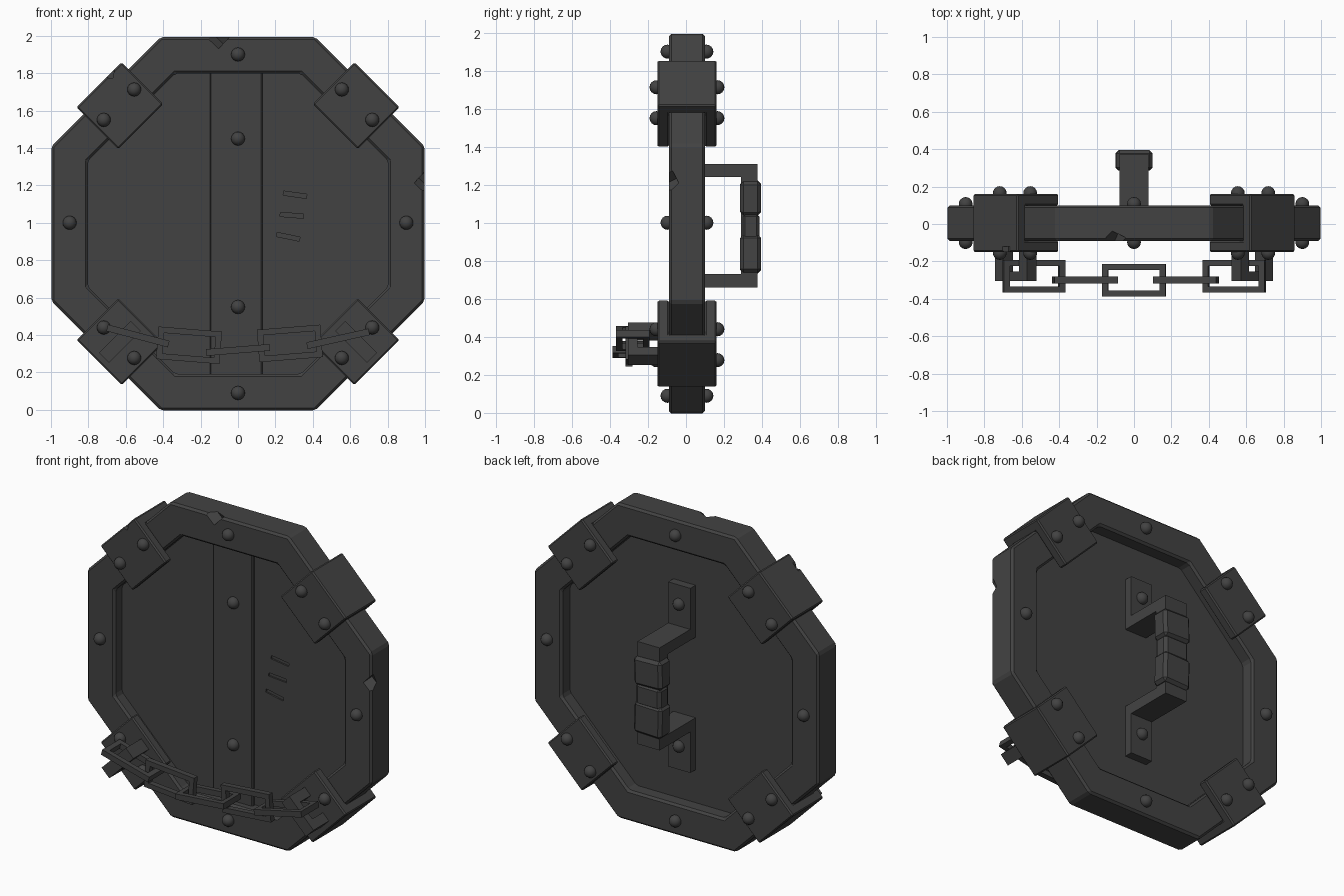
import bpy, bmesh, math
from mathutils import Matrix, Vector

if "Cube" in bpy.data.objects:
    bpy.data.objects.remove(bpy.data.objects["Cube"])

CZ = 0.995  # height of the shield centre
iron = bpy.data.materials.new("dark_iron")
iron.diffuse_color = (0.055, 0.055, 0.055, 1)
iron.use_nodes = True
iron.node_tree.nodes["Principled BSDF"].inputs["Base Color"].default_value = iron.diffuse_color


def finish(name, bm, bevel=0.0):
    bmesh.ops.recalc_face_normals(bm, faces=bm.faces[:])
    me = bpy.data.meshes.new(name)
    bm.to_mesh(me)
    bm.free()
    ob = bpy.data.objects.new(name, me)
    bpy.context.collection.objects.link(ob)
    me.materials.append(iron)
    if bevel:
        mod = ob.modifiers.new("edge_bevel", 'BEVEL')
        mod.width = bevel
        mod.segments = 1
        mod.limit_method = 'ANGLE'
    return ob


def add_box(bm, size, loc, mat=Matrix.Identity(4)):
    m = mat @ Matrix.Translation(loc) @ Matrix.Diagonal((*size, 1))
    bmesh.ops.create_cube(bm, size=1, matrix=m)


def box(name, size, loc, mat=Matrix.Identity(4), bevel=0.0):
    bm = bmesh.new()
    add_box(bm, size, loc, mat)
    return finish(name, bm, bevel)


def rivet(name, loc):
    bm = bmesh.new()
    bmesh.ops.create_uvsphere(bm, u_segments=16, v_segments=8, radius=0.037,
                              matrix=Matrix.Translation(loc))
    for f in bm.faces:
        f.smooth = True
    return finish(name, bm)


def octagon(half, flat):
    """Corner points of an octagon with its flat half-width."""
    quarter = [(half, flat), (flat, half)]
    pts = []
    for k in range(4):
        c, s = round(math.cos(k * math.pi / 2)), round(math.sin(k * math.pi / 2))
        pts += [(x * c - z * s, x * s + z * c) for x, z in quarter]
    return pts


def prism(name, pts, y0, y1, hole=None, bevel=0.0):
    bm = bmesh.new()

    def ring(p, y):
        return [bm.verts.new((x, y, CZ + z)) for x, z in p]
    n = len(pts)
    a, b = ring(pts, y0), ring(pts, y1)
    if hole:
        c, d = ring(hole, y0), ring(hole, y1)
        pairs = [(a, b), (c, d), (a, c), (b, d)]
    else:
        bm.faces.new(a)
        bm.faces.new(b)
        pairs = [(a, b)]
    for p, q in pairs:
        for i in range(n):
            j = (i + 1) % n
            bm.faces.new((p[i], p[j], q[j], q[i]))
    return finish(name, bm, bevel)


def cut(target, cutter):
    cutter.hide_render = True
    cutter.hide_set(True)
    mod = target.modifiers.new("cut", 'BOOLEAN')
    mod.operation = 'DIFFERENCE'
    mod.solver = 'EXACT'
    mod.object = cutter


def spin(x, y, z, ang):
    return Matrix.Translation((x, y, z)) @ Matrix.Rotation(ang, 4, 'Y')


# Octagonal rim and the thin panel inside it
rim = prism("rim", octagon(0.998, 0.413), -0.09, 0.10,
            hole=octagon(0.803, 0.335), bevel=0.013)
panel = prism("panel", octagon(0.82, 0.34), -0.015, 0.015)

# Raised middle plank
box("middle_plank", (0.28, 0.03, 1.62), (-0.01, -0.027, CZ), bevel=0.006)

# Battle nicks chipped from the rim
for i, (x, z) in enumerate([(-0.10, 1.99), (1.0, 1.22)]):
    bm = bmesh.new()
    bmesh.ops.create_cube(bm, size=0.075, matrix=Matrix.Translation((x, -0.09, z))
                          @ Matrix.Rotation(0.75, 4, 'Y') @ Matrix.Rotation(0.6, 4, 'X'))
    cut(rim, finish(f"rim_nick_cutter_{i}", bm))

# Three claw scratches in the panel
bm = bmesh.new()
for x, z, a in [(0.305, 1.15, 0.14), (0.288, 1.04, 0.08), (0.268, 0.925, 0.2)]:
    add_box(bm, (0.125, 0.02, 0.022), (0, 0, 0), spin(x, -0.015, z, a))
cut(panel, finish("scratch_cutter", bm))

# Rivets on the rim, both sides
for i, (x, z) in enumerate([(0.9, 1.0), (-0.9, 1.0), (0, 1.9), (0, 0.09)]):
    for side, y in (("front", -0.097), ("back", 0.107)):
        rivet(f"rim_rivet_{side}_{i}", (x, y, z))

# Corner clamps: local x points outwards, local z runs along the rim
for sx in (-1, 1):
    for sz in (-1, 1):
        tag = ("left" if sx < 0 else "right") + ("_lower" if sz < 0 else "_upper")
        m = spin(0, 0, CZ, -math.atan2(sz, sx))
        bm = bmesh.new()
        prof = [(0.735, -0.15), (1.05, -0.15), (1.05, 0.16), (0.735, 0.16),
                (0.735, 0.10), (0.99, 0.10), (0.99, -0.09), (0.735, -0.09)]
        lo, hi = ([bm.verts.new(m @ Vector((x, y, z))) for x, y in prof]
                  for z in (-0.17, 0.17))
        bm.faces.new(lo)
        bm.faces.new(hi)
        for i in range(8):
            j = (i + 1) % 8
            bm.faces.new((lo[i], lo[j], hi[j], hi[i]))
        clamp = finish("clamp_" + tag, bm, 0.008)
        for t in (-0.115, 0.115):
            for y in (-0.155, 0.165):
                rivet("clamp_rivet_" + tag, m @ Vector((0.9, y, t)))
        if sz < 0:
            # Staple that holds the chain
            bm = bmesh.new()
            add_box(bm, (0.24, 0.05, 0.075), (0.893, -0.28, 0), m)
            for r in (0.803, 0.983):
                add_box(bm, (0.06, 0.12, 0.075), (r, -0.2, 0), m)
            finish("staple_" + tag, bm)
        elif sx < 0:
            nick = box("clamp_nick_cutter", (0.05, 0.06, 0.05), (0, 0, 0),
                       spin(-0.69, -0.15, 1.80, 0.2))
            cut(clamp, nick)

# Chain links, alternately flat-on and edge-on
LINKS = [(-0.535, -0.28, 0.395, 0.26, True), (-0.262, -0.30, 0.345, 0.08, False),
         (0.0, -0.30, 0.32, -0.08, True), (0.277, -0.30, 0.355, -0.08, False),
         (0.535, -0.28, 0.38, -0.22, True)]
for i, (x, y, z, a, edge_on) in enumerate(LINKS):
    m = spin(x, y, z, a)
    if edge_on:
        m = m @ Matrix.Rotation(math.pi / 2, 4, 'X')
    bm = bmesh.new()
    for s in (-1, 1):
        add_box(bm, (0.34, 0.036, 0.032), (0, 0, s * 0.071), m)
        add_box(bm, (0.032, 0.036, 0.112), (s * 0.154, 0, 0), m)
    finish(f"chain_link_{i}", bm)

# Back handle: feet, arms, grip and wrappings
bm = bmesh.new()
for s in (-1, 1):
    add_box(bm, (0.155, 0.055, 0.33), (0, 0.04, CZ - 0.01 + s * 0.42))
    add_box(bm, (0.155, 0.35, 0.07), (0, 0.20, CZ - 0.01 + s * 0.29))
add_box(bm, (0.155, 0.085, 0.60), (0, 0.3325, CZ - 0.01))
finish("handle", bm)
for i, (z, h, w, d, a) in enumerate([(1.13, 0.18, 0.195, 0.11, 0.03),
                                     (0.98, 0.14, 0.175, 0.095, 0.0),
                                     (0.835, 0.20, 0.195, 0.11, -0.03)]):
    box(f"grip_wrap_{i}", (w, d, h), (0, 0, 0), spin(0, 0.34, z, a), 0.018)

# Bolts through the plank and handle feet
for z in (0.55, 1.45):
    rivet("plank_rivet", (0, -0.045, z))
    rivet("handle_rivet", (0, 0.07, z))
